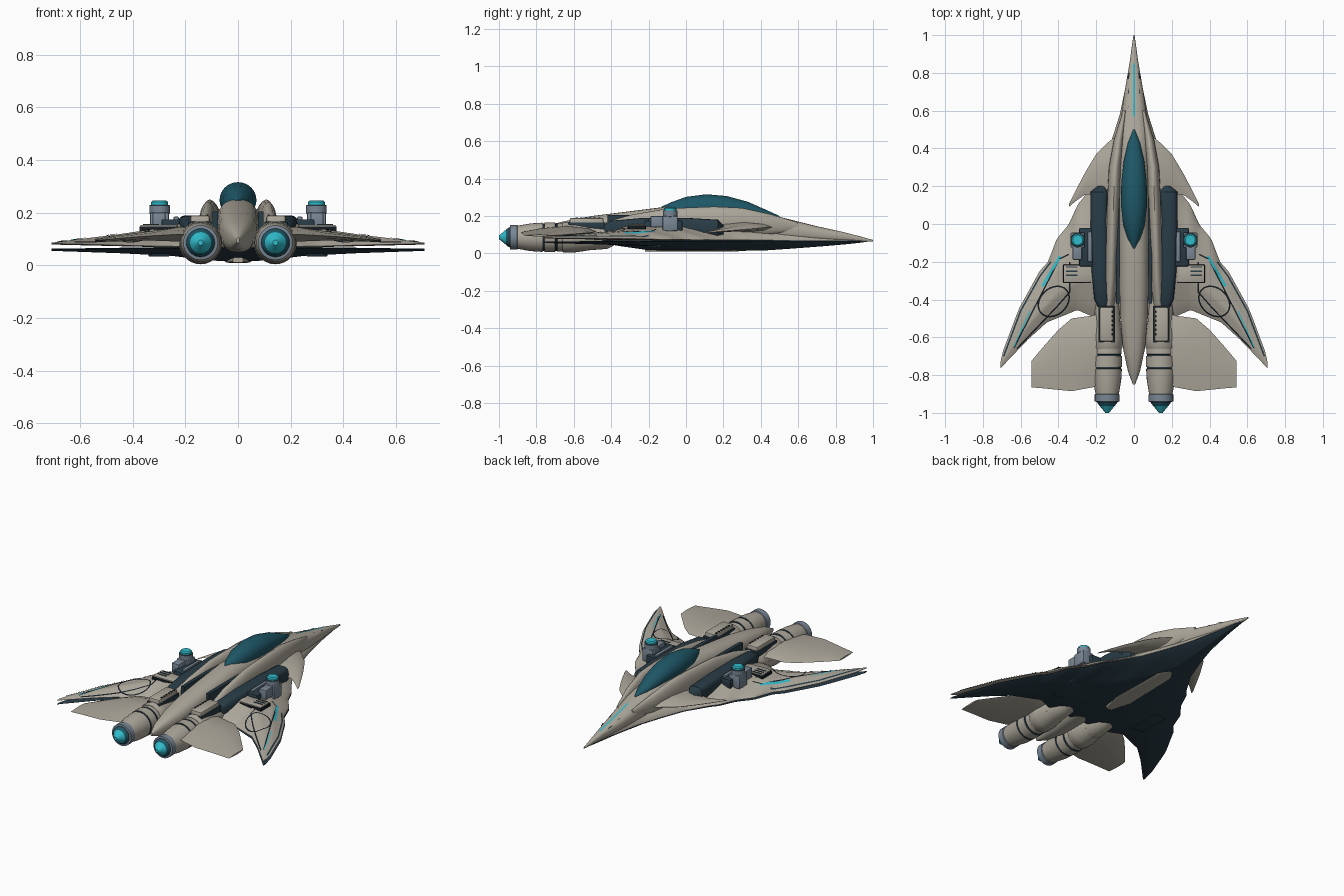
import bpy, bmesh, math
from mathutils import Vector

if "Cube" in bpy.data.objects:
    bpy.data.objects.remove(bpy.data.objects["Cube"])


def mat(name, c):
    m = bpy.data.materials.new(name)
    m.diffuse_color = (*c, 1)
    m.use_nodes = True
    m.node_tree.nodes["Principled BSDF"].inputs["Base Color"].default_value = m.diffuse_color
    return m


HULL = mat("warm_grey_hull", (0.42, 0.39, 0.33))
DARK = mat("dark_navy", (0.022, 0.045, 0.062))
GLASS = mat("teal_glass", (0.013, 0.095, 0.135))
GLOW = mat("cyan_glow", (0.03, 0.50, 0.60))
STEEL = mat("blue_grey_metal", (0.19, 0.24, 0.30))
LINE = mat("panel_line", (0.008, 0.012, 0.016))


def finish(bm, name, m, mirror=True, angle=40):
    bmesh.ops.recalc_face_normals(bm, faces=bm.faces)
    me = bpy.data.meshes.new(name)
    bm.to_mesh(me)
    bm.free()
    ob = bpy.data.objects.new(name, me)
    bpy.context.collection.objects.link(ob)
    for mm in (m if isinstance(m, list) else [m]):
        me.materials.append(mm)
    bpy.ops.object.select_all(action='DESELECT')
    ob.select_set(True)
    bpy.context.view_layer.objects.active = ob
    bpy.ops.object.shade_smooth_by_angle(angle=math.radians(angle))
    if mirror:
        ob.modifiers.new("mirror", 'MIRROR')
    return ob


def lerp(table, v):
    """Linear lookup in a table of (key, value) sorted by rising key."""
    if v <= table[0][0]:
        return table[0][1]
    for (a, p), (b, q) in zip(table, table[1:]):
        if v <= b:
            return p + (q - p) * (v - a) / (b - a)
    return table[-1][1]


def loft(name, rings, m, mirror=True, cap0=True, cap1=True, angle=40):
    bm = bmesh.new()
    vs = [[bm.verts.new(p) for p in r] for r in rings]
    n = len(vs[0])
    for a, b in zip(vs, vs[1:]):
        for i in range(n):
            bm.faces.new((a[i], a[(i + 1) % n], b[(i + 1) % n], b[i]))
    if cap0:
        bm.faces.new(vs[0])
    if cap1:
        bm.faces.new(vs[-1])
    return finish(bm, name, m, mirror, angle)


def body(name, stations, m, mirror=True, n=24, power=1.0):
    """Oval body along y; stations are (y, x, half width, bottom, top)."""
    rings = []
    for y, x, w, lo, hi in stations:
        r = []
        for i in range(n):
            a = 2 * math.pi * i / n
            c, s = math.cos(a), math.sin(a)
            c = math.copysign(abs(c) ** power, c)
            s = math.copysign(abs(s) ** power, s)
            r.append((x + w * c, y, (lo + hi) / 2 + (hi - lo) / 2 * s))
        rings.append(r)
    return loft(name, rings, m, mirror)


def box(name, x, y, z, m, bevel=0.006):
    """Box from (min, max) pairs, with bevelled edges."""
    bm = bmesh.new()
    bmesh.ops.create_cube(bm, size=1)
    for v in bm.verts:
        v.co = Vector([(a + b) / 2 + (b - a) * c for (a, b), c in zip((x, y, z), v.co)])
    if bevel:
        bmesh.ops.bevel(bm, geom=bm.edges[:], offset=bevel, segments=2, affect='EDGES', profile=0.5)
    return finish(bm, name, m)


def lathe(name, profile, cols, m, origin, axis='Z', n=28):
    """Turned part; profile is (radius, height), cols the material of each band."""
    bm = bmesh.new()
    rings = []
    for r, h in profile:
        ring = []
        for i in range(n):
            a = 2 * math.pi * i / n
            p = (r * math.cos(a), r * math.sin(a), h) if axis == 'Z' else (r * math.cos(a), h, r * math.sin(a))
            ring.append(bm.verts.new(Vector(p) + Vector(origin)))
        rings.append(ring)
    for a, b, c in zip(rings, rings[1:], cols):
        for i in range(n):
            bm.faces.new((a[i], a[(i + 1) % n], b[(i + 1) % n], b[i])).material_index = c
    bm.faces.new(rings[0]).material_index = cols[0]
    bm.faces.new(rings[-1]).material_index = cols[-1]
    return finish(bm, name, m)


# Swept delta planform and its thickness, as functions of the span
LEAD = [(0, 1), (.03, .8), (.075, .58), (.12, .44), (.18, .28), (.26, .15), (.30, .1), (.344, 0),
        (.41, -.08), (.455, -.2), (.50, -.25), (.61, -.45), (.70, -.69), (.708, -.735)]
TRAIL = [(0, -.5), (.22, -.49), (.30, -.455), (.36, -.48), (.46, -.52), (.56, -.61), (.708, -.765)]
TOP = [(0, .18), (.14, .18), (.25, .15), (.34, .135), (.46, .117), (.55, .106), (.708, .086)]
EDGE = [(0, .07), (.3, .073), (.708, .083)]
LOW_EDGE = [(0, .068), (.3, .066), (.708, .06)]
BOTTOM = [(0, .015), (.12, .02), (.25, .037), (.45, .047), (.708, .056)]


def camber(t):
    return min(1, t / .4) ** .75 * min(1, (1 - t) / .3) ** .8


def top_z(x, y):
    a, b = lerp(LEAD, x), lerp(TRAIL, x)
    t = min(1, max(0, (a - y) / (a - b)))
    e = lerp(EDGE, x)
    return e + (lerp(TOP, x) - e) * camber(t)


def wing_layer(name, edge, up, down, m):
    rings, nx, nt = [], 48, 20
    for i in range(nx + 1):
        x = .708 * i / nx
        a, b, e = lerp(LEAD, x), lerp(TRAIL, x), lerp(edge, x)
        ts = [k / nt for k in range(nt + 1)]
        r = [(x, a + (b - a) * t, e + (up(x) - e) * camber(t)) for t in ts]
        r += [(x, a + (b - a) * t, e - .001 + (down(x) - e) * camber(t)) for t in reversed(ts)]
        rings.append(r)
    return loft(name, rings, m, cap0=False)


wing_layer("upper_wing", EDGE, lambda x: lerp(TOP, x), lambda x: lerp(EDGE, x) - .003, HULL)
wing_layer("lower_wing_belly", LOW_EDGE, lambda x: lerp(LOW_EDGE, x) + .003, lambda x: lerp(BOTTOM, x), DARK)

# Fuselage spine, canopy and shoulder fairings
body("fuselage_spine", [(1, 0, .003, .063, .072), (.85, 0, .024, .064, .112), (.7, 0, .05, .064, .145),
     (.5, 0, .078, .06, .195), (.3, 0, .082, .06, .235), (.1, 0, .08, .06, .25), (-.1, 0, .08, .06, .25),
     (-.3, 0, .078, .06, .225), (-.5, 0, .073, .055, .2), (-.66, 0, .058, .05, .17),
     (-.78, 0, .032, .06, .14), (-.85, 0, .006, .085, .105)], HULL, False, 32, .8)
body("canopy", [(.5, 0, .004, .19, .2), (.43, 0, .032, .18, .232), (.33, 0, .055, .18, .276), (.22, 0, .067, .18, .306),
     (.11, 0, .07, .18, .316), (.0, 0, .058, .18, .302), (-.08, 0, .034, .19, .273), (-.13, 0, .004, .235, .25)],
     GLASS, False, 32)
body("shoulder_fairing", [(.6, .05, .008, .12, .165), (.45, .08, .026, .1, .21), (.3, .1, .033, .09, .243),
     (.15, .107, .034, .08, .25), (-.1, .116, .032, .08, .24), (-.3, .122, .032, .07, .205),
     (-.42, .13, .028, .06, .17), (-.5, .135, .015, .08, .14)], HULL, n=20)
body("dark_flank", [(.2, .175, .02, .1, .15), (.17, .185, .045, .09, .18), (0, .185, .046, .08, .19),
     (-.25, .18, .046, .08, .188), (-.4, .17, .04, .08, .175), (-.47, .155, .02, .09, .14)], DARK, n=20, power=.6)
box("spine_groove", (.076, .096), (-.42, .2), (.12, .205), DARK, 0)


# Thin flying surfaces: spanwise stations of (x, leading y, trailing y, z, half thickness)
def fin(name, stations, m):
    rings = []
    for x, a, b, z, h in stations:
        shape = [(0, 0), (.12, .6), (.4, 1), (.75, .6), (1, 0), (.75, -.6), (.4, -1), (.12, -.6)]
        rings.append([(x, a + (b - a) * t, z + h * s) for t, s in shape])
    loft(name, rings, m, angle=50)


fin("canard", [(.09, .47, .1, .14, .03), (.14, .43, .13, .14, .025), (.2, .37, .16, .133, .016),
               (.26, .27, .155, .125, .01), (.31, .175, .12, .117, .006), (.345, .105, .09, .11, .002)], HULL)
fin("tail_fin", [(.14, -.46, -.83, .11, .03), (.22, -.485, -.865, .118, .028), (.33, -.5, -.885, .112, .018),
                 (.4, -.56, -.878, .107, .014), (.48, -.65, -.87, .1, .01), (.543, -.725, -.865, .095, .005)], HULL)

# Engines: hull casing with dark seams, metal nozzle, glowing core
prof = [(.03, -.36), (.062, -.42), (.072, -.55), (.077, -.688), (.073, -.69), (.073, -.698), (.079, -.70),
        (.079, -.756), (.074, -.758), (.074, -.766), (.078, -.768), (.074, -.83), (.062, -.9),
        (.066, -.903), (.066, -.94), (.054, -.942), (.052, -.948), (.04, -.963), (.022, -.985), (.01, -1.0)]
cols = [0, 0, 0, 1, 1, 1, 0, 1, 1, 1, 0, 0, 2, 2, 2, 1, 4, 3, 3]
lathe("engine", prof, cols, [HULL, DARK, STEEL, GLOW, GLASS], (.142, 0, .086), 'Y')
lathe("engine_collar", [(.078, -.66), (.082, -.655), (.082, -.6), (.07, -.52)], [0, 0, 0], HULL, (.142, 0, .086), 'Y')

# Engine top boxes with side vents
box("engine_box", (.107, .182), (-.622, -.44), (.14, .19), HULL, .01)
box("engine_box_skirt", (.1, .189), (-.628, -.434), (.13, .166), DARK, .004)
for i in range(6):
    y = -.59 + i * .024
    box("engine_box_vent", (.112, .12), (y, y + .012), (.18, .193), LINE, 0)

# Turret: base, pedestal, column with glowing cap, gun housing, and rear plate
box("turret_base", (.215, .29), (-.225, -.02), (.12, .175), DARK)
box("turret_bracket", (.262, .335), (-.125, -.045), (.12, .2), STEEL)
lathe("turret_column", [(.036, .12), (.036, .195), (.039, .197), (.039, .228), (.033, .23), (.033, .24), (.026, .246)],
      [0, 0, 0, 1, 2, 2], [STEEL, DARK, GLOW], (.298, -.085, 0))
box("gun_housing", (.275, .325), (-.19, -.11), (.14, .2), STEEL)
box("gun_rail", (.225, .245), (-.2, -.04), (.16, .185), STEEL, .004)
box("rear_plate_frame", (.226, .375), (-.312, -.215), (.12, .148), LINE, .003)
box("rear_plate", (.23, .371), (-.308, -.219), (.12, .154), HULL, .004)
for i in range(3):
    y = -.275 + i * .022
    box("plate_slot", (.3, .36), (y, y + .007), (.14, .157), DARK, 0)


# Surface markings laid on a height function
def ribbon(name, pts, w, m, height=top_z, lift=.003, mirror=True, steps=8):
    path = []
    for p, q in zip(pts, pts[1:]):
        path += [Vector(p).lerp(Vector(q), k / steps) for k in range(steps)]
    path.append(Vector(pts[-1]))
    bm, pairs = bmesh.new(), []
    for i, p in enumerate(path):
        d = (path[min(i + 1, len(path) - 1)] - path[max(i - 1, 0)]).normalized()
        nrm = Vector((-d.y, d.x)) * w / 2
        pairs.append([bm.verts.new((*q, height(abs(q.x), q.y) + lift)) for q in (p + nrm, p - nrm)])
    for a, b in zip(pairs, pairs[1:]):
        f = bm.faces.new((a[0], a[1], b[1], b[0]))
        f.normal_update()
        if f.normal.z < 0:
            f.normal_flip()
    me = bpy.data.meshes.new(name)
    bm.to_mesh(me)
    bm.free()
    me.materials.append(m)
    ob = bpy.data.objects.new(name, me)
    bpy.context.collection.objects.link(ob)
    if mirror:
        ob.modifiers.new("mirror", 'MIRROR')


ribbon("wing_cyan_stripe", [(.39, -.17), (.485, -.33)], .014, GLOW)
ribbon("wing_tip_cyan_stripe", [(.55, -.46), (.635, -.65)], .006, GLOW)
ribbon("wing_seam", [(.345, -.16), (.395, -.185), (.635, -.655)], .007, LINE)
ribbon("wing_inner_seam", [(.34, -.2), (.34, -.36), (.41, -.44), (.62, -.66)], .007, LINE)
ribbon("wing_edge_seam", [(.44, -.2), (.5, -.28), (.6, -.46), (.69, -.7)], .008, DARK)
ribbon("wing_oval", [(.425 + .082 * math.cos(a * math.pi / 12), -.41 + .078 * math.sin(a * math.pi / 12)
                      + .25 * (.0 - .082 * math.cos(a * math.pi / 12))) for a in range(25)], .008, LINE, steps=3)


def nose_z(x, y):
    return lerp([(.5, .195), (.7, .145), (.85, .112), (1, .072)], y)


ribbon("nose_stripe", [(0, .57), (0, .85)], .011, GLOW, nose_z, .002, False)
for y in (.6, .68, .76):
    ribbon("nose_dash", [(.031, y + .01), (.024, y + .04)], .006, DARK, lambda x, yy: nose_z(x, yy) - .008, .004)

# Belly hatch and underwing panels
body("belly_hatch", [(.32, 0, .015, .014, .03), (.26, 0, .045, .01, .03), (-.1, 0, .052, .009, .03),
                     (-.22, 0, .02, .01, .03)], HULL, False, 16, .5)
box("underwing_panel", (.26, .34), (-.33, -.13), (.034, .06), DARK, .004)
